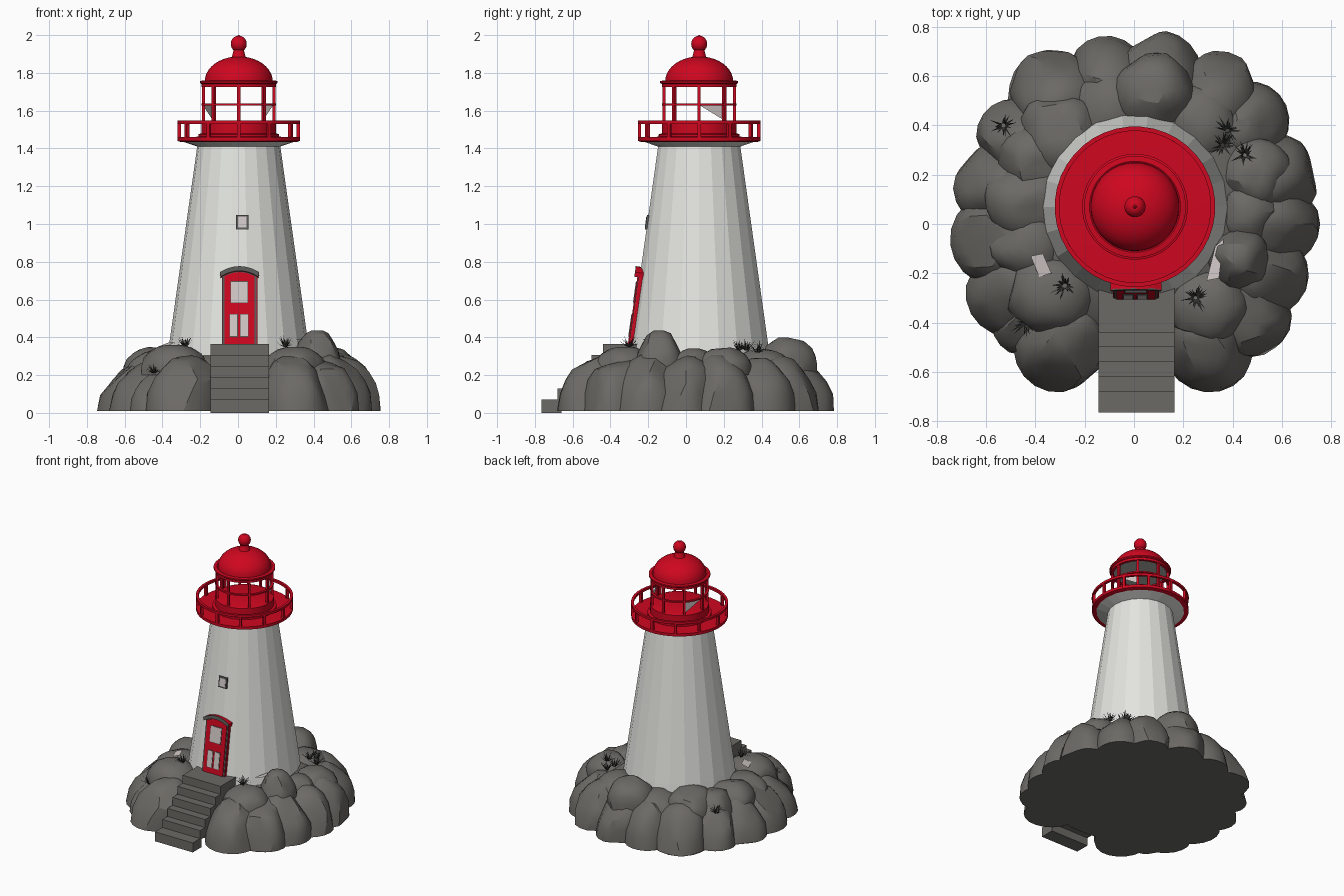
import bpy, bmesh, math, random
from math import sin, cos, pi
from mathutils import Vector, Matrix

random.seed(11)
if "Cube" in bpy.data.objects:
    bpy.data.objects.remove(bpy.data.objects["Cube"])


def material(name, rgb):
    m = bpy.data.materials.new(name)
    m.use_nodes = True
    m.diffuse_color = (*rgb, 1)
    m.node_tree.nodes["Principled BSDF"].inputs["Base Color"].default_value = (*rgb, 1)
    return m


RED = material("red paint", (0.62, 0.002, 0.014))
WHITE = material("white paint", (0.78, 0.79, 0.75))
STONE = material("grey stone", (0.15, 0.143, 0.13))
GLASS = material("pale glass", (0.64, 0.58, 0.57))
CEILING = material("grey ceiling", (0.42, 0.42, 0.4))
TRIM = material("dark trim", (0.10, 0.10, 0.095))
PLANT = material("dark grass", (0.04, 0.041, 0.037))

AXIS = Vector((.004, .07, 0))      # tower centre line


def finish(name, bm, mat, smooth=None, fix=True):
    if fix:
        bmesh.ops.recalc_face_normals(bm, faces=bm.faces)
    mesh = bpy.data.meshes.new(name)
    bm.to_mesh(mesh)
    bm.free()
    mesh.materials.append(mat)
    if smooth:
        mesh.polygons.foreach_set("use_smooth", [True] * len(mesh.polygons))
        mesh.set_sharp_from_angle(angle=math.radians(smooth))
    obj = bpy.data.objects.new(name, mesh)
    bpy.context.scene.collection.objects.link(obj)
    return obj


def lathe(name, profile, mat, sides=40, smooth=35, closed=False):
    """Spin (radius, height) points round the tower axis."""
    bm = bmesh.new()
    rings = []
    for r, z in profile:
        turns = [(i + .5) * 2 * pi / sides for i in range(sides)]
        rings.append([bm.verts.new(AXIS + Vector((r * sin(a), -r * cos(a), z))) for a in turns])
    pairs = list(zip(rings, rings[1:]))
    if closed:
        pairs.append((rings[-1], rings[0]))
    for a, b in pairs:
        for i in range(sides):
            j = (i + 1) % sides
            bm.faces.new((a[i], a[j], b[j], b[i]))
    if not closed:
        bm.faces.new(rings[0])
        bm.faces.new(rings[-1])
    return finish(name, bm, mat, smooth)


def ring(name, inner, outer, z0, z1):
    return lathe(name, [(inner, z0), (outer, z0), (outer, z1), (inner, z1)], RED, closed=True)


def box(name, lo, hi, mat):
    bm = bmesh.new()
    lo, hi = Vector(lo), Vector(hi)
    bmesh.ops.create_cube(bm, size=1, matrix=Matrix.Translation((lo + hi) / 2)
                          @ Matrix.Diagonal((*(hi - lo), 1)))
    return finish(name, bm, mat)


def posts(name, count, radius, thick, z0, z1):
    bm = bmesh.new()
    for i in range(count):
        spin = Matrix.Translation(AXIS) @ Matrix.Rotation(i * 2 * pi / count, 4, "Z")
        bmesh.ops.create_cube(bm, size=1, matrix=spin
                              @ Matrix.Translation((0, -radius, (z0 + z1) / 2))
                              @ Matrix.Diagonal((thick, thick, z1 - z0, 1)))
    return finish(name, bm, RED)


def pane(name, corners):
    bm = bmesh.new()
    bm.faces.new([bm.verts.new(c) for c in corners])
    finish(name, bm, GLASS, fix=False)


# Tower and gallery
lathe("tower", [(.395, .15), (.369, .36), (.22, 1.41), (.31, 1.44)], WHITE, sides=22, smooth=None)
lathe("gallery_floor", [(.31, 1.435), (.325, 1.44), (.325, 1.46), (.22, 1.462)], RED)
ring("gallery_rail", .308, .326, 1.53, 1.547)
posts("gallery_balusters", 12, .316, .018, 1.45, 1.54)

# Lantern room
lathe("lantern_base", [(.215, 1.455), (.215, 1.475), (.197, 1.48), (.197, 1.535), (.18, 1.542)], RED)
posts("lantern_posts", 8, .187, .016, 1.53, 1.745)
ring("lantern_middle_rail", .18, .197, 1.628, 1.638)
ring("lantern_top_rail", .178, .197, 1.725, 1.745)
for side in (-1, 1):
    pane("broken_pane", [(side * .187, .07, 1.63), (side * .132, .202, 1.63), (side * .134, .2, 1.55)])

# Dome and finial
lathe("dome_ceiling", [(.192, 1.736), (.192, 1.744)], CEILING)
dome = [(.18 * cos(a * pi / 20), 1.757 + .13 * sin(a * pi / 20)) for a in range(10)]
lathe("dome", [(.2, 1.742), (.207, 1.747), (.207, 1.757), (.185, 1.76)] + dome, RED)
lathe("finial_neck", [(.045, 1.872), (.036, 1.888), (.028, 1.92)], RED, sides=16)
ball = [(.002 + .041 * sin(a * pi / 12), 1.953 - .043 * cos(a * pi / 12)) for a in range(12)]
lathe("finial_ball", ball + [(.008, 1.994), (.003, 2.0)], RED, sides=20)


# Leaning door and window on the front wall
def on_wall(obj, z):
    radius = .365 - (z - .36) * .14
    obj.matrix_world = (Matrix.Translation((0, AXIS.y - radius, z))
                        @ Matrix.Rotation(-.139, 4, "X"))


def prism(name, outline, y0, y1, mat, z):
    bm = bmesh.new()
    face = bm.faces.new([bm.verts.new((x, y0, h)) for x, h in outline])
    made = bmesh.ops.extrude_face_region(bm, geom=[face])["geom"]
    moved = [v for v in made if isinstance(v, bmesh.types.BMVert)]
    bmesh.ops.translate(bm, verts=moved, vec=(0, y1 - y0, 0))
    on_wall(finish(name, bm, mat), z)


def arc(half, spring, rise, mid=.008, n=8):
    return [(mid + half * (1 - 2 * i / n), spring + rise * (1 - (1 - 2 * i / n) ** 2))
            for i in range(n + 1)]


def arch(half, spring, rise):
    return [(.008 - half, 0), (.008 + half, 0)] + arc(half, spring, rise)


def rect(x0, x1, h0, h1):
    return [(x0, h0), (x1, h0), (x1, h1), (x0, h1)]


DOOR_Z = .36
prism("door_frame", arch(.094, .375, .03), -.004, .04, RED, DOOR_Z)
prism("door_trim", arch(.09, .37, .03), -.008, 0, TRIM, DOOR_Z)
prism("door_leaf", arch(.08, .365, .022), -.013, 0, RED, DOOR_Z)
band = arc(.104, .385, .032) + arc(.1, .36, .032)[::-1]
prism("door_hood", band, -.026, .03, RED, DOOR_Z)
prism("door_hood_face", band, -.029, -.022, TRIM, DOOR_Z)
for name, x0, x1, h0, h1 in (("door_window", -.036, .05, .225, .335),
                             ("door_panel_right", -.042, -.004, .045, .16),
                             ("door_panel_left", .014, .052, .045, .16)):
    prism(name + "_edge", rect(x0 - .004, x1 + .004, h0 - .004, h1 + .004), -.015, 0, TRIM, DOOR_Z)
    prism(name, rect(x0, x1, h0, h1), -.017, 0, GLASS, DOOR_Z)
prism("window_frame", rect(-.01, .056, 0, .078), -.008, .03, TRIM, .97)
prism("window_pane", rect(0, .046, .01, .068), -.01, .02, GLASS, .97)

# Stairs
edges = (-.765, -.68, -.62, -.56, -.5, -.44)
for i, front in enumerate(edges):
    top = .07 + i * .059
    box("stair_step", (-.145, front, max(0, top - .07)), (.165, -.25 if i else -.66, top), STONE)


# Rocky island: chipped domes leaning towards the tower
def rock(name, x, y, radius, top, base, lean):
    bm = bmesh.new()
    bmesh.ops.create_icosphere(bm, subdivisions=3, radius=1)
    cuts = [(Vector((random.uniform(-1, 1), random.uniform(-1, 1), random.uniform(0, .9))).normalized(),
             random.uniform(.84, .94)) for _ in range(10)]
    spin = Matrix.Rotation(math.atan2(y, x), 3, "Z")
    for v in bm.verts:
        p = v.co.copy()
        for n, limit in cuts:
            p -= n * max(0, p.dot(n) - limit)
        up = min(1, max(0, p.z) * 1.05)
        bulge = 1.04 + .25 * up * (1 - up)
        flat = spin @ Vector((p.x * 1.05 * bulge - lean * up, p.y * bulge, 0)) * radius
        v.co = (x + flat.x, y + flat.y, base + (top - base) * up ** .9)
    bmesh.ops.remove_doubles(bm, verts=bm.verts, dist=.0005)
    finish(name, bm, STONE, 28)


OUTER = (
    (-.11, .59, .16, .3), (.1, .6, .17, .3), (-.33, .52, .18, .3), (.33, .51, .18, .3),
    (.46, .41, .16, .29), (-.48, .35, .15, .28), (.56, .18, .18, .31), (-.55, .15, .17, .28),
    (-.54, -.06, .19, .3), (.57, 0, .17, .3), (.52, -.2, .175, .31), (.45, -.36, .18, .3),
    (-.49, -.27, .18, .28), (-.3, -.49, .18, .31), (.3, -.49, .18, .3), (-.43, -.39, .14, .22))
for r in OUTER:
    rock("outer_rock", *r, .01, .2 if r[0] > 0 else .35)

INNER = (
    (-.29, .36, .17, .36), (.08, .53, .16, .4), (-.1, .46, .15, .33), (.26, .4, .15, .34),
    (.49, .2, .14, .35), (.42, -.14, .125, .435), (-.34, -.28, .17, .36), (.3, -.32, .16, .35),
    (-.43, .1, .16, .35), (-.42, -.08, .15, .33), (.45, .04, .13, .34), (-.4, .25, .14, .34))
for r in INNER:
    rock("inner_rock", *r, .2, 0)
lathe("island_core", [(.63, .01), (.59, .14), (.48, .27), (.3, .33)], STONE, sides=24)

# Fallen shards of glass
pane("fallen_shard_right", [(-.42, -.13, .352), (-.385, -.215, .352), (-.335, -.2, .372), (-.37, -.12, .372)])
pane("fallen_shard_left", [(.295, -.23, .385), (.345, -.22, .392), (.365, -.06, .392), (.33, -.09, .385)])


# Grass tufts
def tuft(x, y, z):
    bm = bmesh.new()
    for _ in range(26):
        a, lean = random.uniform(0, 2 * pi), random.uniform(.2, 1.3)
        out = Vector((cos(a), sin(a), 0))
        side = Vector((-sin(a), cos(a), 0)) * .005
        root = Vector((x, y, z)) + out * .008
        tip = root + (out * sin(lean) + Vector((0, 0, cos(lean)))) * random.uniform(.045, .07)
        bm.faces.new([bm.verts.new(p) for p in (root - side, root + side, tip)])
    finish("grass_tuft", bm, PLANT, fix=False)


for spot in ((-.53, .4, .25), (.38, .38, .32), (.45, .28, .33), (-.28, -.25, .35),
             (-.44, -.4, .21), (.25, -.3, .35), (.36, .32, .33)):
    tuft(*spot)
